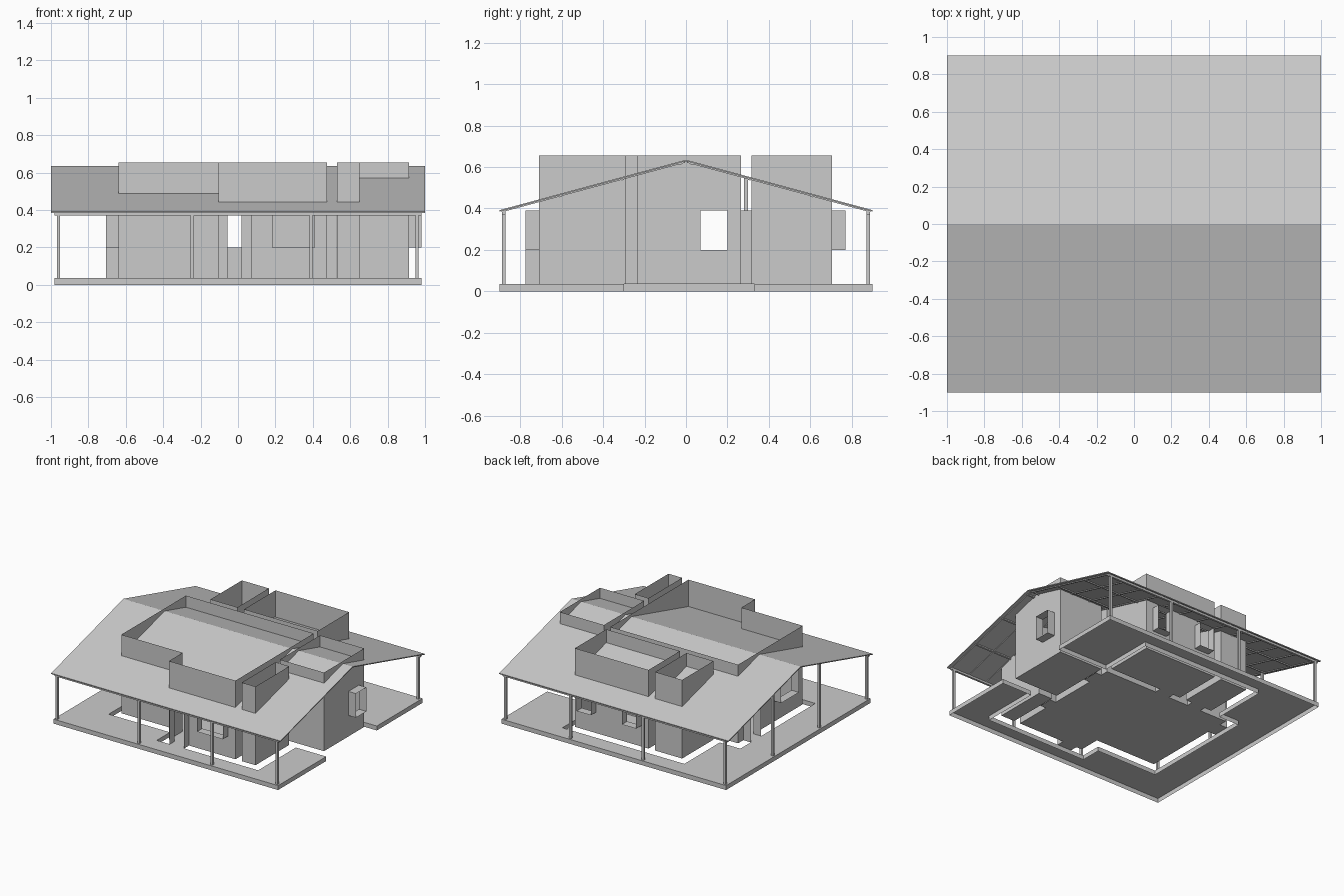
import bpy, bmesh
from mathutils import Vector

if "Cube" in bpy.data.objects:
    bpy.data.objects.remove(bpy.data.objects["Cube"])

FLOOR, TOP, HEAD, SILL = 0.035, 0.655, 0.39, 0.2
OUT, GAP = 0.065, 0.052          # outer and inner wall thickness
RIDGE, SLOPE = 0.635, 0.27       # roof top line

grey = bpy.data.materials.new("plain_grey")
grey.use_nodes = True
grey.diffuse_color = (0.6, 0.6, 0.6, 1)
grey.node_tree.nodes["Principled BSDF"].inputs["Base Color"].default_value = (0.6, 0.6, 0.6, 1)


def finish(name, bm):
    mesh = bpy.data.meshes.new(name)
    bm.to_mesh(mesh)
    bm.free()
    mesh.materials.append(grey)
    obj = bpy.data.objects.new(name, mesh)
    bpy.context.collection.objects.link(obj)
    return obj


def quad(bm, *pts):
    bm.faces.new([bm.verts.new(p) for p in pts])


def box(name, x0, x1, y0, y1, z0, z1):
    bm = bmesh.new()
    bmesh.ops.create_cube(bm, size=1)
    for v in bm.verts:
        v.co = ((x0, x1)[v.co.x > 0], (y0, y1)[v.co.y > 0], (z0, z1)[v.co.z > 0])
    return finish(name, bm)


def room(name, outline, openings):
    """Thin shell, open on top. Opening: (wall index, low, high, sill, reveal depth)."""
    bm = bmesh.new()
    bm.faces.new([bm.verts.new((x, y, FLOOR)) for x, y in outline])
    for i, p in enumerate(outline):
        p, q = Vector(p), Vector(outline[(i + 1) % len(outline)])
        along = 0 if abs(q.x - p.x) > abs(q.y - p.y) else 1
        way = (q - p).normalized()
        out = Vector((way.y, -way.x))

        def at(t, z, d=0.0):
            pos = p.copy()
            pos[along] = t
            pos += out * d
            return (pos.x, pos.y, z)

        def panel(a, b, z0, z1):
            if z1 - z0 > 0.001:
                quad(bm, at(a, z0), at(b, z0), at(b, z1), at(a, z1))

        sign = 1 if q[along] > p[along] else -1
        here = sorted((o for o in openings if o[0] == i), key=lambda o: sign * o[1])
        t = p[along]
        for _, lo, hi, sill, depth in here:
            a, b = (lo, hi) if sign > 0 else (hi, lo)
            panel(t, a, FLOOR, TOP)
            panel(a, b, FLOOR, sill)
            panel(a, b, HEAD, TOP)
            if depth:
                ring = [(a, sill), (b, sill), (b, HEAD), (a, HEAD)]
                for k in range(4):
                    (s, z), (s2, z2) = ring[k], ring[(k + 1) % 4]
                    quad(bm, at(s, z), at(s, z, depth), at(s2, z2, depth), at(s2, z2))
            t = b
        panel(t, q[along], FLOOR, TOP)
    return finish(name, bm)


def rect(x0, x1, y0, y1):
    return [(x0, y0), (x1, y0), (x1, y1), (x0, y1)]


# Rooms, with doors and windows
room("main_room",
     [(-0.64, -0.54), (-0.105, -0.54), (-0.105, -0.71), (0.475, -0.71), (0.475, 0.265), (-0.64, 0.265)],
     [(2, -0.055, 0.07, FLOOR, OUT), (2, 0.185, 0.41, SILL, OUT),
      (3, 0.07, 0.2, FLOOR, GAP), (3, -0.42, -0.31, FLOOR, GAP),
      (4, -0.105, 0.02, FLOOR, GAP), (4, -0.4, -0.28, FLOOR, GAP),
      (5, 0.07, 0.2, FLOOR, OUT), (5, -0.4, -0.18, SILL, OUT)])
room("small_front_room", rect(0.53, 0.65, -0.71, -0.29), [(3, -0.42, -0.31, FLOOR, 0)])
room("side_room", rect(0.53, 0.915, -0.235, 0.265),
     [(1, 0.07, 0.2, SILL, OUT), (3, 0.07, 0.2, FLOOR, 0)])
room("back_room", rect(-0.167, 0.475, 0.315, 0.705),
     [(0, -0.105, 0.02, FLOOR, 0), (2, -0.105, 0.02, SILL, OUT), (2, 0.29, 0.415, SILL, OUT)])
room("small_back_room", rect(-0.46, -0.225, 0.315, 0.705), [(0, -0.4, -0.28, FLOOR, 0)])

# Porch deck: top face with a skirt, open below, wrapped round the house
deck = [(0.98, 0.33), (0.98, 0.9), (-0.98, 0.9), (-0.98, -0.9), (0.98, -0.9), (0.98, -0.3),
        (0.715, -0.3), (0.715, -0.77), (-0.17, -0.77), (-0.17, -0.605), (-0.705, -0.605),
        (-0.705, 0.33), (-0.525, 0.33), (-0.525, 0.77), (0.54, 0.77), (0.54, 0.33)]
bm = bmesh.new()
bm.faces.new([bm.verts.new((x, y, FLOOR)) for x, y in deck])
for (x0, y0), (x1, y1) in zip(deck, deck[1:] + deck[:1]):
    quad(bm, (x0, y0, 0), (x1, y1, 0), (x1, y1, FLOOR), (x0, y0, FLOOR))
finish("porch_deck", bm)


def slope_slab(name, x0, x1, y0, y1, drop, thick):
    """Strip that follows the roof pitch between two y positions."""
    obj = box(name, x0, x1, y0, y1, -thick, 0)
    for v in obj.data.vertices:
        v.co.z += RIDGE - drop - SLOPE * abs(v.co.y)
    return obj


# Roof with rafters and purlins beneath
for side, s in (("front", -1), ("back", 1)):
    def span(a, b):
        return sorted((s * a, s * b))
    slope_slab(side + "_roof", -1, 1, *span(0, 0.9), 0, 0.007)
    for k in range(13):
        x = -0.97 + k * 0.1617
        slope_slab(side + "_rafter", x - 0.005, x + 0.005, *span(0.005, 0.89), 0.007, 0.006)
    for y in (0.02, 0.3, 0.6):
        slope_slab(side + "_purlin", -0.98, 0.98, *span(y, y + 0.012), 0.007, 0.009)
    # Eave beam and posts
    box(side + "_eave_beam", -0.98, 0.98, *span(0.872, 0.888), 0.37, 0.386)
    for x in (-0.96, -0.245, 0.39, 0.957):
        box(side + "_post", x - 0.009, x + 0.009, *span(0.871, 0.889), FLOOR, 0.375)
    box(side + "_gable_post", -0.969, -0.951, *span(0.281, 0.299), FLOOR, 0.548)
